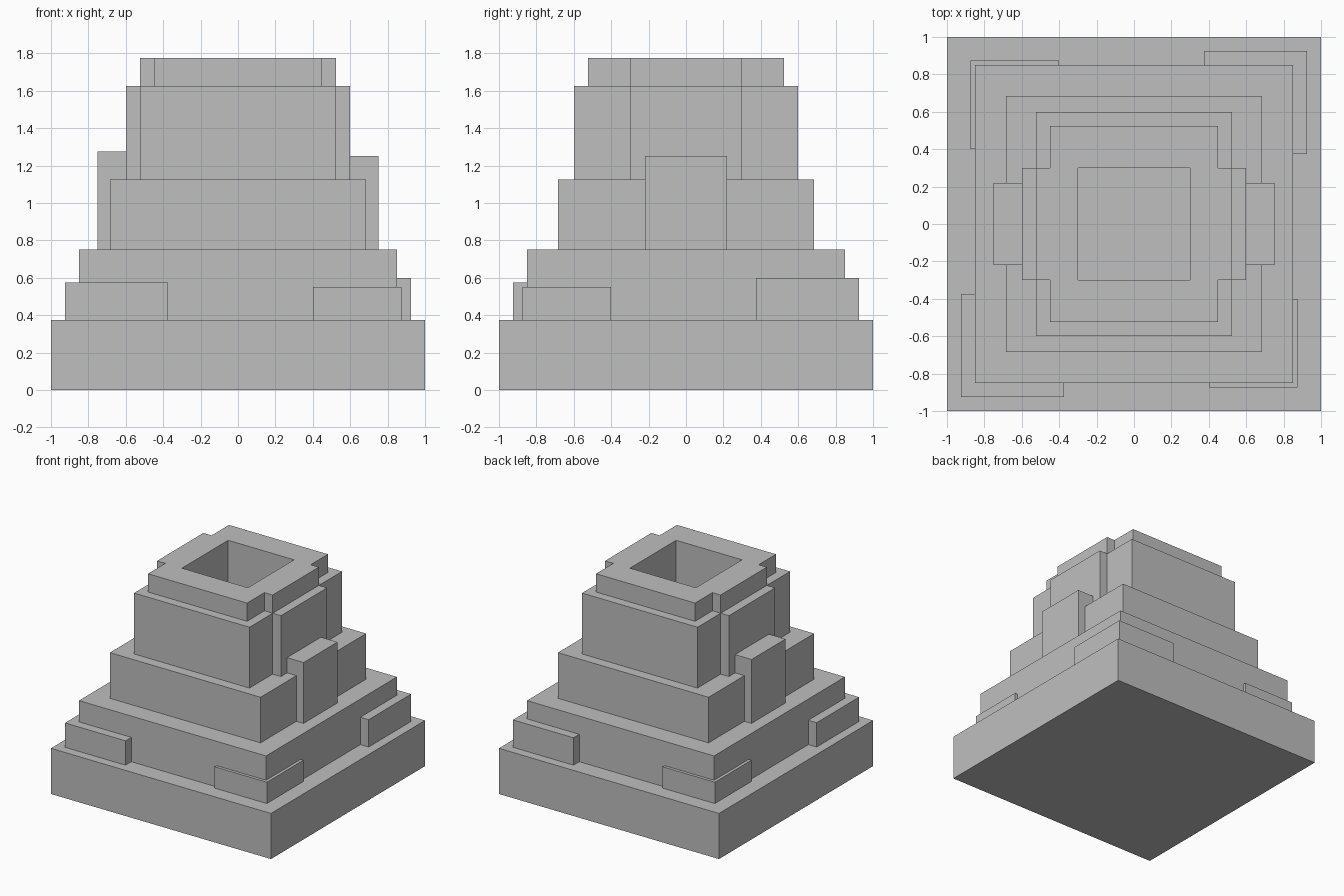
import bpy
import bmesh

cube = bpy.data.objects.get("Cube")
if cube:
    bpy.data.objects.remove(cube, do_unlink=True)

stone = bpy.data.materials.new("grey_stone")
stone.use_nodes = True
GREY = (0.52, 0.52, 0.52, 1)
stone.diffuse_color = GREY
stone.node_tree.nodes["Principled BSDF"].inputs["Base Color"].default_value = GREY


def prism(name, outline, z0, z1):
    """Extrude a counter-clockwise plan outline from z0 up to z1."""
    bm = bmesh.new()
    face = bm.faces.new([bm.verts.new((x, y, z0)) for x, y in outline])
    new = bmesh.ops.extrude_face_region(bm, geom=[face])["geom"]
    top = [v for v in new if isinstance(v, bmesh.types.BMVert)]
    bmesh.ops.translate(bm, verts=top, vec=(0, 0, z1 - z0))
    bmesh.ops.recalc_face_normals(bm, faces=bm.faces)
    mesh = bpy.data.meshes.new(name)
    bm.to_mesh(mesh)
    bm.free()
    mesh.materials.append(stone)
    obj = bpy.data.objects.new(name, mesh)
    bpy.context.collection.objects.link(obj)
    return obj


def rect(x0, x1, y0, y1):
    return [(x0, y0), (x1, y0), (x1, y1), (x0, y1)]


def square(h):
    return rect(-h, h, -h, h)


def cross(arm_x, arm_y, body_x, body_y):
    """Rectangle body with a shorter arm on each side, mirrored in x and y."""
    q = [(arm_x, arm_y), (body_x, arm_y), (body_x, body_y)]
    right = [(x, -y) for x, y in reversed(q)] + q
    return right + [(-x, y) for x, y in reversed(right)]


# Stepped base
prism("base_plinth", square(1.0), 0, 0.375)
prism("lower_tier", square(0.85), 0.375, 0.75)
prism("middle_tier", square(0.685), 0.75, 1.125)

# Hollow tower and its rim
tower = prism("tower", cross(0.6, 0.3, 0.525, 0.6), 1.125, 1.625)
rim = prism("tower_rim", cross(0.525, 0.3, 0.45, 0.525), 1.625, 1.775)
cutter = prism("shaft_cutter", square(0.3), 1.0, 1.9)
cutter.hide_render = True
cutter.hide_set(True)
cutter.display_type = 'WIRE'
for part in (tower, rim):
    cut = part.modifiers.new("shaft", 'BOOLEAN')
    cut.operation = 'DIFFERENCE'
    cut.solver = 'EXACT'
    cut.object = cutter

# Side buttresses
for side, s, top in (("left", 1, 1.25), ("right", -1, 1.275)):
    x0, x1 = sorted((s * 0.58, s * 0.75))
    prism(side + "_buttress", rect(x0, x1, -0.22, 0.22), 0.75, top)

# Corner blocks wrapped around the lower tier: sign x, sign y, outer, inner, top
for name, sx, sy, outer, inner, top in (
        ("front_right", -1, -1, 0.925, 0.375, 0.575),
        ("front_left", 1, -1, 0.875, 0.4, 0.55),
        ("back_left", 1, 1, 0.925, 0.375, 0.6),
        ("back_right", -1, 1, 0.875, 0.4, 0.55)):
    xs = sorted((sx * inner, sx * outer))
    ys = sorted((sy * inner, sy * outer))
    prism(name + "_corner_block", rect(*xs, *ys), 0.375, top)
